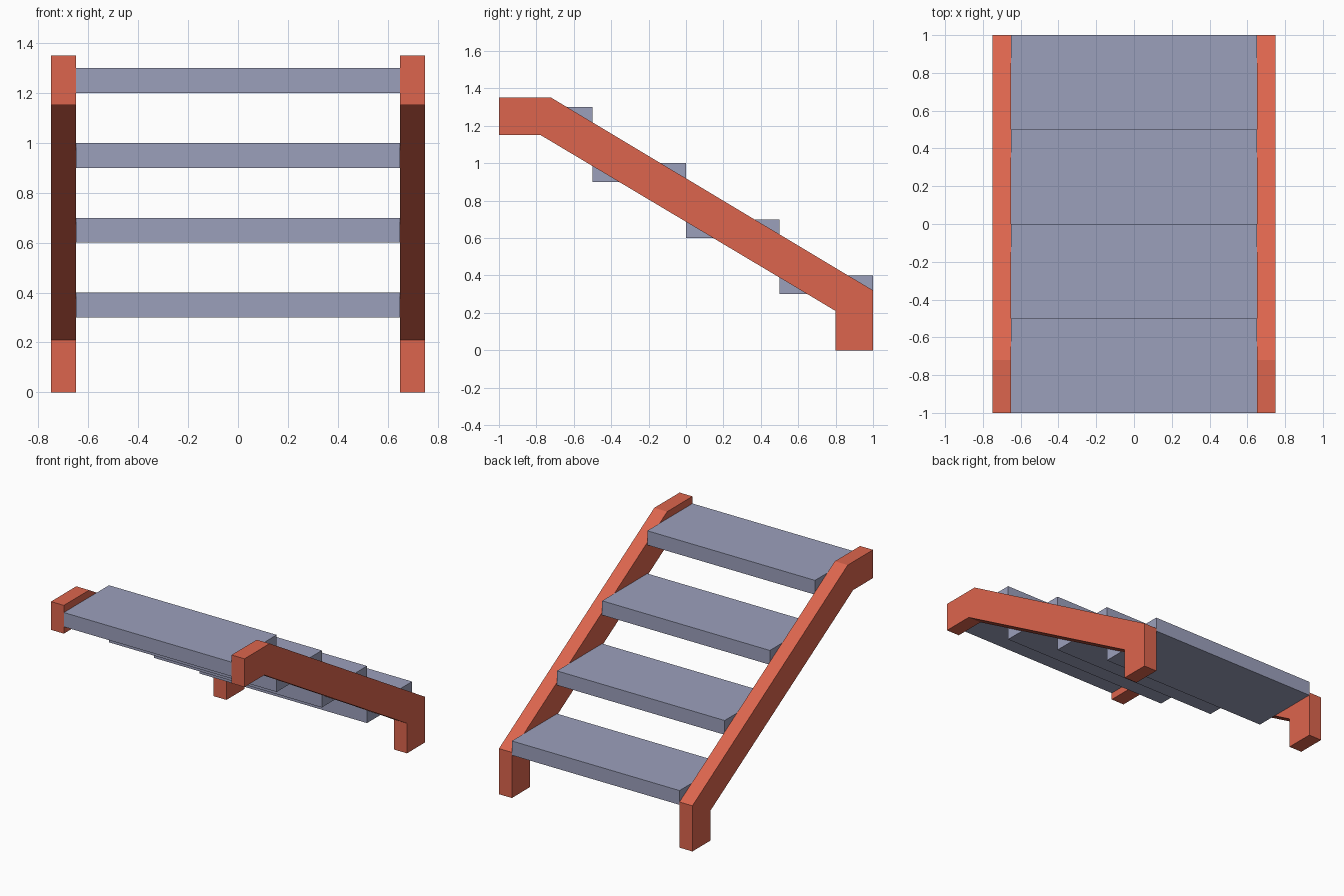
import bpy, bmesh

if "Cube" in bpy.data.objects:
    bpy.data.objects.remove(bpy.data.objects["Cube"])


def material(name, rgb):
    m = bpy.data.materials.new(name)
    m.diffuse_color = (*rgb, 1.0)
    m.use_nodes = True
    m.node_tree.nodes["Principled BSDF"].inputs["Base Color"].default_value = m.diffuse_color
    return m


RED = material("brick red", (0.72, 0.13, 0.075))
GREY = material("blue grey", (0.33, 0.35, 0.50))


def extrude_profile(name, profile, x0, x1, mat):
    """Extrude a closed (y, z) outline from x0 to x1."""
    bm = bmesh.new()
    face = bm.faces.new([bm.verts.new((x0, y, z)) for y, z in profile])
    out = bmesh.ops.extrude_face_region(bm, geom=[face])
    moved = [v for v in out["geom"] if isinstance(v, bmesh.types.BMVert)]
    bmesh.ops.translate(bm, verts=moved, vec=(x1 - x0, 0, 0))
    bmesh.ops.recalc_face_normals(bm, faces=bm.faces)
    mesh = bpy.data.meshes.new(name)
    bm.to_mesh(mesh)
    bm.free()
    mesh.materials.append(mat)
    obj = bpy.data.objects.new(name, mesh)
    bpy.context.collection.objects.link(obj)
    return obj


# Side stringers: level top end, sloping run, upright foot
stringer = [(-1, 1.35), (-0.72, 1.35), (1, 0.32), (1, 0),
            (0.8, 0), (0.8, 0.21), (-0.78, 1.152), (-1, 1.152)]
extrude_profile("right_stringer", stringer, 0.65, 0.75, RED)
extrude_profile("left_stringer", stringer, -0.75, -0.65, RED)

# Four open treads, descending towards the back
for i in range(4):
    y, z = -1 + 0.5 * i, 1.2 - 0.3 * i
    tread = [(y, z), (y + 0.5, z), (y + 0.5, z + 0.1), (y, z + 0.1)]
    extrude_profile(f"tread_{i + 1}", tread, -0.65, 0.65, GREY)
